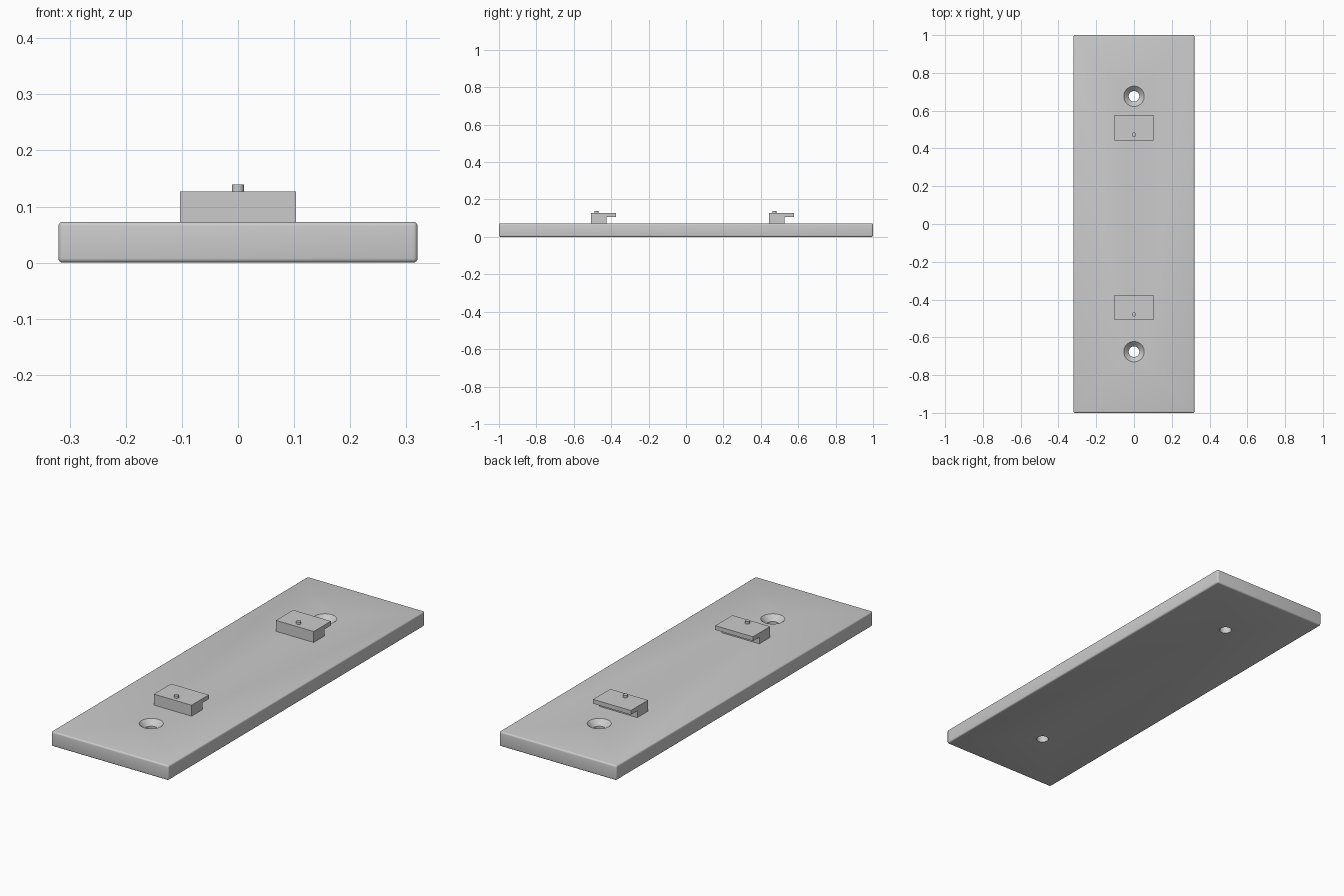
import bpy
import bmesh
import math
from mathutils import Matrix

cube = bpy.data.objects.get("Cube")
if cube:
    bpy.data.objects.remove(cube, do_unlink=True)

grey = bpy.data.materials.new("light grey")
grey.use_nodes = True
colour = (0.6, 0.6, 0.6, 1)
grey.diffuse_color = colour
grey.node_tree.nodes["Principled BSDF"].inputs["Base Color"].default_value = colour

PLATE_TOP = 0.073


def add_object(name, bm):
    bmesh.ops.recalc_face_normals(bm, faces=bm.faces)
    mesh = bpy.data.meshes.new(name)
    bm.to_mesh(mesh)
    bm.free()
    mesh.materials.append(grey)
    obj = bpy.data.objects.new(name, mesh)
    bpy.context.collection.objects.link(obj)
    return obj


def apply_modifiers(obj):
    bpy.context.view_layer.update()
    graph = bpy.context.evaluated_depsgraph_get()
    mesh = bpy.data.meshes.new_from_object(obj.evaluated_get(graph))
    obj.modifiers.clear()
    obj.data = mesh


def smooth(obj):
    bpy.ops.object.select_all(action="DESELECT")
    obj.select_set(True)
    bpy.context.view_layer.objects.active = obj
    bpy.ops.object.shade_smooth_by_angle(angle=math.radians(35))


def lathe(name, y, profile, sides=48):
    """Closed solid of revolution about a vertical axis; profile is (radius, z)."""
    bm = bmesh.new()
    rings = []
    for r, z in profile:
        turns = [2 * math.pi * i / sides for i in range(sides)]
        rings.append([bm.verts.new((r * math.cos(a), y + r * math.sin(a), z)) for a in turns])
    for low, high in zip(rings, rings[1:]):
        for i in range(sides):
            j = (i + 1) % sides
            bm.faces.new((low[i], low[j], high[j], high[i]))
    bm.faces.new(rings[0])
    bm.faces.new(rings[-1])
    return add_object(name, bm)


# Base plate with rounded edges
bm = bmesh.new()
size = Matrix.Diagonal((0.64, 2, PLATE_TOP, 1))
bmesh.ops.create_cube(bm, size=1, matrix=Matrix.Translation((0, 0, PLATE_TOP / 2)) @ size)
bmesh.ops.bevel(bm, geom=bm.edges[:], offset=0.008, segments=4, profile=0.5, affect="EDGES")
plate = add_object("base_plate", bm)

# Countersunk screw holes
cutters = []
for side, y in (("front", -0.676), ("back", 0.676)):
    cutter = lathe(side + "_hole_cutter", y,
                   [(0.028, -0.05), (0.028, 0.047), (0.054, PLATE_TOP), (0.054, 0.1)])
    cut = plate.modifiers.new(side + "_hole", "BOOLEAN")
    cut.operation = "DIFFERENCE"
    cut.solver = "EXACT"
    cut.object = cutter
    cutters.append(cutter)
apply_modifiers(plate)
for cutter in cutters:
    bpy.data.objects.remove(cutter, do_unlink=True)
smooth(plate)

# Hooked clips, each an extruded profile with a lip towards the back, and a locating pin
hook = [(0, PLATE_TOP), (0.084, PLATE_TOP), (0.084, 0.106),
        (0.134, 0.106), (0.134, 0.127), (0, 0.127)]
for side, y in (("front", -0.509), ("back", 0.443)):
    bm = bmesh.new()
    face = bm.faces.new([bm.verts.new((-0.103, y + dy, z)) for dy, z in hook])
    extruded = bmesh.ops.extrude_face_region(bm, geom=[face])["geom"]
    verts = [v for v in extruded if isinstance(v, bmesh.types.BMVert)]
    bmesh.ops.translate(bm, verts=verts, vec=(0.206, 0, 0))
    add_object(side + "_clip", bm)
    pin = lathe(side + "_clip_pin", y + 0.03, [(0.011, 0.12), (0.011, 0.139)], 32)
    smooth(pin)
